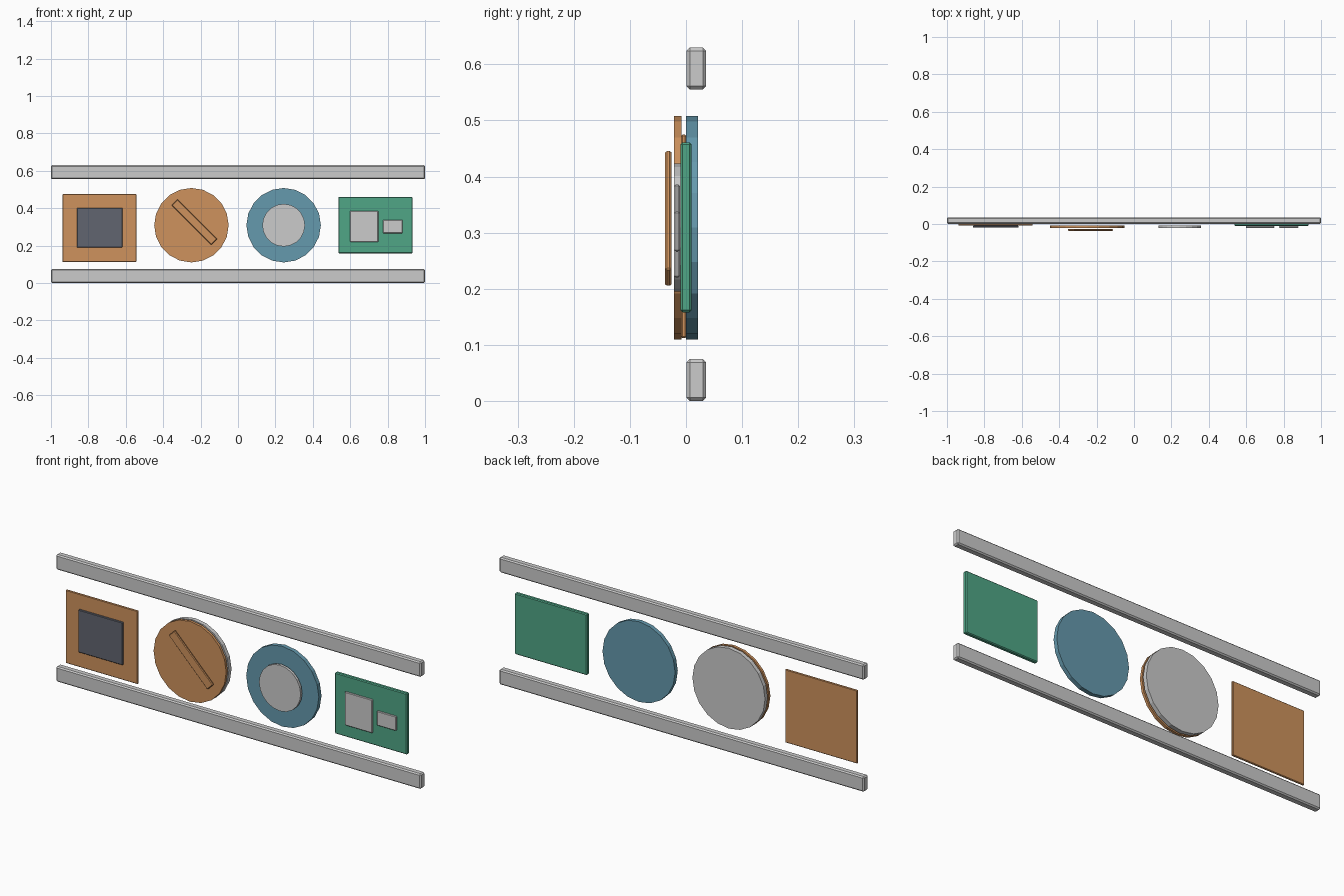
import bpy
import math

if "Cube" in bpy.data.objects:
    bpy.data.objects.remove(bpy.data.objects["Cube"])


def colour(name, rgb):
    m = bpy.data.materials.new(name)
    m.diffuse_color = (*rgb, 1)
    m.use_nodes = True
    m.node_tree.nodes["Principled BSDF"].inputs["Base Color"].default_value = m.diffuse_color
    return m


copper = colour("copper", (0.62, 0.29, 0.11))
blue = colour("blue", (0.13, 0.32, 0.42))
green = colour("green", (0.08, 0.38, 0.24))
dark = colour("dark", (0.12, 0.13, 0.16))


def paint(ob, name, mat):
    ob.name = name
    if mat:
        ob.data.materials.append(mat)


# Bevelled block given by its x, y and z ranges, optionally turned in the front plane
def block(name, x, y, z, bevel, mat=None, turn=0):
    centre = [(a + b) / 2 for a, b in (x, y, z)]
    bpy.ops.mesh.primitive_cube_add(size=1, location=centre)
    ob = bpy.context.object
    ob.scale = [b - a for a, b in (x, y, z)]
    bpy.ops.object.transform_apply(location=False, rotation=False, scale=True)
    mod = ob.modifiers.new("bevel", 'BEVEL')
    mod.width = bevel
    mod.segments = 1
    ob.rotation_euler.y = turn
    paint(ob, name, mat)
    return ob


# Flat-sided disc facing the front
def disc(name, x, z, radius, y, mat=None):
    bpy.ops.mesh.primitive_cylinder_add(
        vertices=20, radius=radius, depth=y[1] - y[0],
        location=(x, (y[0] + y[1]) / 2, z), rotation=(math.pi / 2, 0, 0))
    paint(bpy.context.object, name, mat)


# Rails
block("lower_rail", (-1, 1), (0.001, 0.036), (0, 0.075), 0.006)
block("upper_rail", (-1, 1), (0.001, 0.036), (0.555, 0.63), 0.006)

# Square plate with dark inset
block("square_plate", (-0.939, -0.543), (-0.009, 0.001), (0.112, 0.475), 0.003, copper)
block("dark_panel", (-0.862, -0.618), (-0.02, -0.009), (0.19, 0.402), 0.003, dark)

# Dial with slanted bar
disc("dial_backing", -0.249, 0.309, 0.199, (0, 0.021))
disc("dial_face", -0.249, 0.309, 0.199, (-0.021, -0.008), copper)
block("slanted_bar", (-0.383, -0.083), (-0.037, -0.026), (0.303, 0.348), 0.003,
      copper, math.radians(45))

# Round plate with grey hub
disc("round_plate", 0.244, 0.309, 0.199, (0, 0.021), blue)
disc("round_hub", 0.244, 0.309, 0.114, (-0.021, -0.008))

# Circuit board with chips
block("board", (0.537, 0.933), (-0.01, 0.01), (0.158, 0.461), 0.004, green)
block("large_chip", (0.598, 0.75), (-0.021, -0.011), (0.22, 0.386), 0.003)
block("small_chip", (0.775, 0.88), (-0.021, -0.011), (0.266, 0.338), 0.003)
